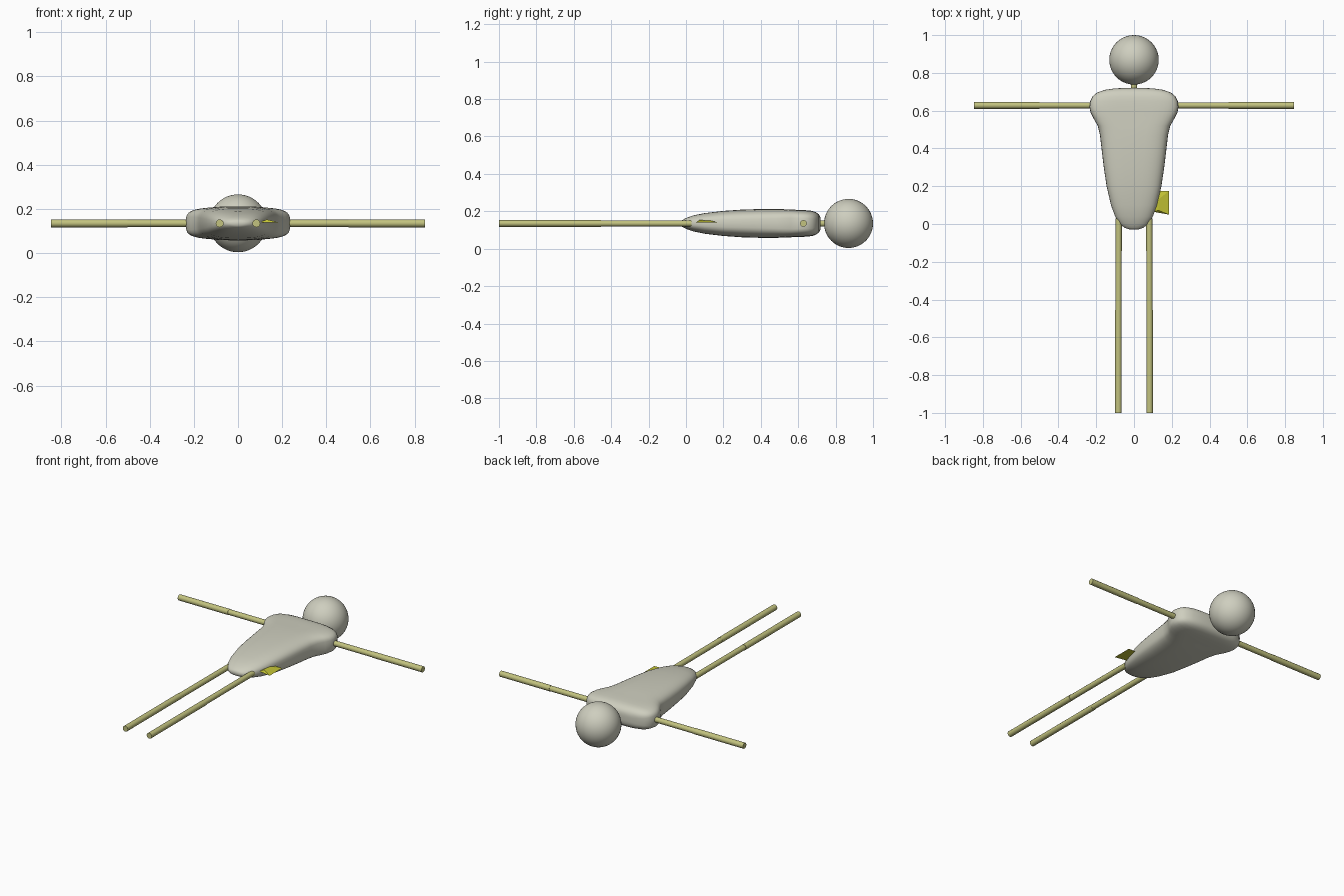
import bpy, bmesh, math
from mathutils import Vector

if "Cube" in bpy.data.objects:
    bpy.data.objects.remove(bpy.data.objects["Cube"])

ZC = 0.135  # height of the figure's central plane


def material(name, rgb):
    m = bpy.data.materials.new(name)
    m.diffuse_color = (*rgb, 1)
    m.use_nodes = True
    m.node_tree.nodes["Principled BSDF"].inputs["Base Color"].default_value = m.diffuse_color
    return m


STONE = material("pale_stone", (0.62, 0.62, 0.52))
OLIVE = material("pale_olive", (0.54, 0.54, 0.21))
YELLOW = material("yellow", (0.55, 0.55, 0.035))


def finish(name, bm, mat, angle=None):
    bmesh.ops.recalc_face_normals(bm, faces=bm.faces)
    me = bpy.data.meshes.new(name)
    bm.to_mesh(me)
    bm.free()
    me.materials.append(mat)
    ob = bpy.data.objects.new(name, me)
    bpy.context.collection.objects.link(ob)
    if angle:
        bpy.ops.object.select_all(action='DESELECT')
        ob.select_set(True)
        bpy.context.view_layer.objects.active = ob
        bpy.ops.object.shade_smooth_by_angle(angle=math.radians(angle))
    return ob


def rod(name, a, b, r):
    a, b = Vector(a), Vector(b)
    bm = bmesh.new()
    bmesh.ops.create_cone(bm, cap_ends=True, segments=12, radius1=r, radius2=r,
                          depth=(b - a).length)
    ob = finish(name, bm, OLIVE, 40)
    ob.location = (a + b) / 2
    ob.rotation_euler = (b - a).to_track_quat('Z', 'Y').to_euler()


# Torso: rounded-box sections (y, half width, half height, squareness)
sections = [
    (-0.028, 0.025, 0.010, 2.2), (-0.02, 0.05, 0.018, 2.2), (0.0, 0.075, 0.029, 2.3),
    (0.04, 0.1, 0.043, 2.5), (0.1, 0.122, 0.055, 2.7), (0.2, 0.145, 0.067, 3),
    (0.3, 0.16, 0.074, 3), (0.4, 0.172, 0.077, 3.2), (0.47, 0.18, 0.077, 3.4),
    (0.52, 0.192, 0.076, 3.7), (0.56, 0.215, 0.074, 4), (0.59, 0.23, 0.073, 4),
    (0.62, 0.236, 0.072, 4), (0.65, 0.232, 0.070, 4), (0.675, 0.22, 0.067, 4),
    (0.695, 0.197, 0.060, 3.8), (0.71, 0.155, 0.049, 3.5), (0.718, 0.1, 0.034, 3),
    (0.72, 0.05, 0.018, 2.5),
]
bm = bmesh.new()
N = 40
rings = []
for y, w, h, p in sections:
    ring = []
    for i in range(N):
        c, s = math.cos(math.tau * i / N), math.sin(math.tau * i / N)
        ring.append(bm.verts.new((math.copysign(abs(c) ** (2 / p), c) * w, y,
                                  ZC + math.copysign(abs(s) ** (2 / p), s) * h)))
    rings.append(ring)
for lo, hi in zip(rings, rings[1:]):
    for i in range(N):
        j = (i + 1) % N
        bm.faces.new((lo[i], lo[j], hi[j], hi[i]))
bm.faces.new(rings[0])
bm.faces.new(rings[-1])
finish("torso", bm, STONE, 80)

# Head
bm = bmesh.new()
bmesh.ops.create_uvsphere(bm, u_segments=40, v_segments=24, radius=0.131)
finish("head", bm, STONE, 60).location = (0, 0.869, ZC)

# Neck and jointed limbs
rod("neck", (0, 0.68, ZC), (0, 0.78, ZC), 0.017)
for side, s in (("left", -1), ("right", 1)):
    rod(side + "_upper_arm", (s * 0.15, 0.628, ZC), (s * 0.505, 0.628, ZC), 0.0165)
    rod(side + "_forearm", (s * 0.5, 0.628, ZC), (s * 0.847, 0.628, ZC), 0.018)
    rod(side + "_thigh", (s * 0.081, 0.03, ZC), (s * 0.082, -0.46, ZC), 0.0165)
    rod(side + "_shin", (s * 0.083, -0.455, ZC), (s * 0.083, -1.0, ZC), 0.018)

# Thin wedge fin at the right hip
bm = bmesh.new()
base = [bm.verts.new(v) for v in ((0.10, 0.065, 0.139), (0.185, 0.05, 0.139),
                                  (0.185, 0.175, 0.139), (0.10, 0.175, 0.139))]
ridge = [bm.verts.new((0.13, 0.072, 0.153)), bm.verts.new((0.13, 0.13, 0.15))]
bm.faces.new(base)
bm.faces.new((base[0], base[1], ridge[0]))
bm.faces.new((base[1], base[2], ridge[1], ridge[0]))
bm.faces.new((base[2], base[3], ridge[1]))
bm.faces.new((base[3], base[0], ridge[0], ridge[1]))
finish("hip_fin", bm, YELLOW)
